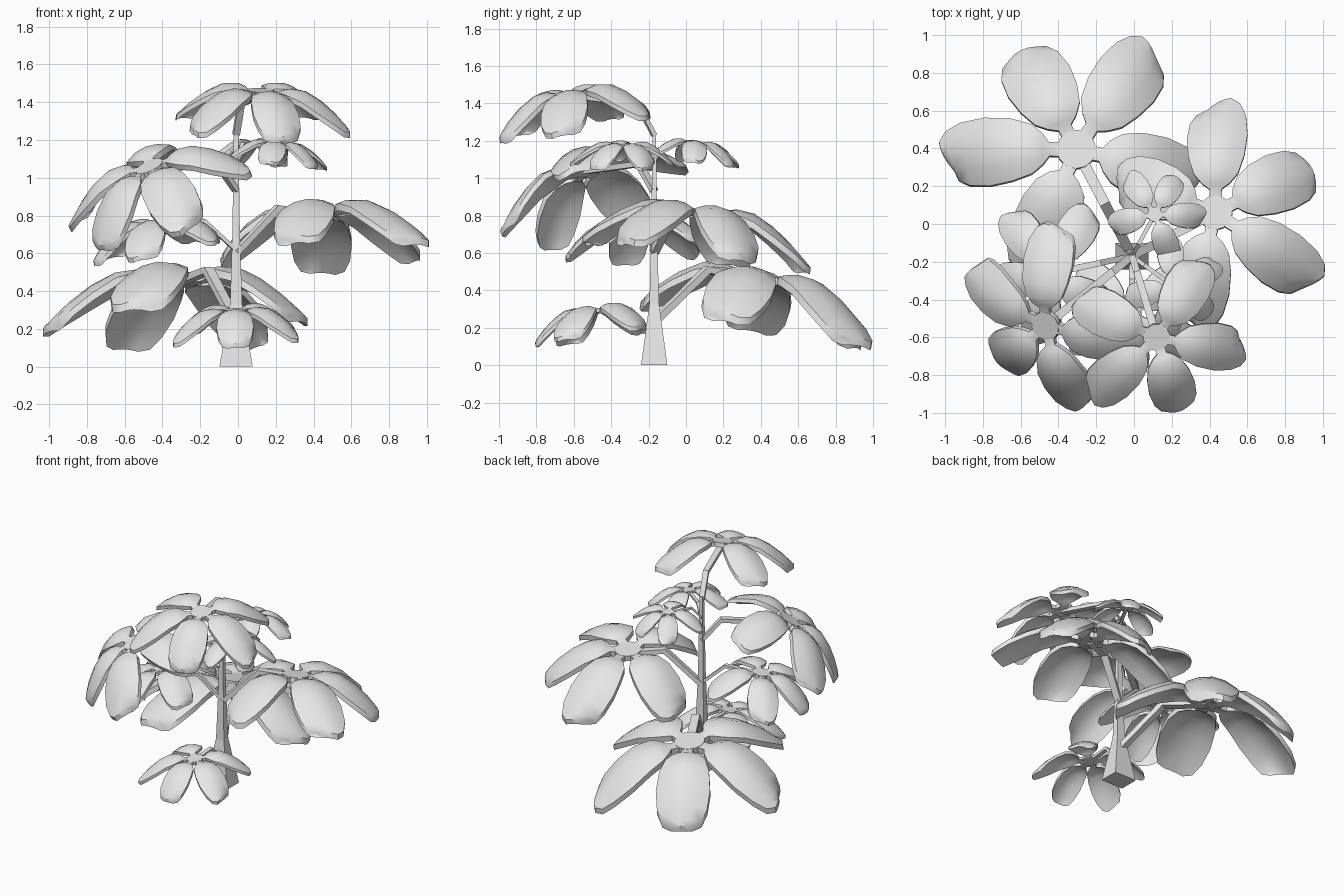
import bpy, bmesh, math
from mathutils import Vector, Matrix

cube = bpy.data.objects.get("Cube")
if cube:
    bpy.data.objects.remove(cube, do_unlink=True)

mat = bpy.data.materials.new("pale_grey")
mat.use_nodes = True
GREY = (0.8, 0.8, 0.8, 1)
mat.diffuse_color = GREY
mat.node_tree.nodes["Principled BSDF"].inputs["Base Color"].default_value = GREY


def add_object(name, mesh):
    ob = bpy.data.objects.new(name, mesh)
    bpy.context.collection.objects.link(ob)
    return ob


def finish(name, bm):
    bmesh.ops.recalc_face_normals(bm, faces=bm.faces)
    mesh = bpy.data.meshes.new(name)
    bm.to_mesh(mesh)
    bm.free()
    mesh.materials.append(mat)
    return add_object(name, mesh)


# Four-sided tapering bar along a path
def square_bar(name, points, widths, side, aspect=1.0):
    bm = bmesh.new()
    rings = []
    for i, p in enumerate(points):
        ahead = points[min(i + 1, len(points) - 1)] - points[max(i - 1, 0)]
        up = ahead.normalized().cross(side) * widths[i] * aspect
        out = side * widths[i]
        rings.append([bm.verts.new(p + out * a + up * b)
                      for a, b in ((1, 1), (-1, 1), (-1, -1), (1, -1))])
    for r, s in zip(rings, rings[1:]):
        for k in range(4):
            n = (k + 1) % 4
            bm.faces.new((r[k], r[n], s[n], s[k]))
    bm.faces.new(rings[0])
    bm.faces.new(rings[-1])
    return finish(name, bm)


# Leaf outline: distance from hub, half width, height of midrib
LEAF = [(.07, .04, 0), (.145, .037, .005), (.18, .085, .022), (.24, .135, .037),
        (.35, .17, .026), (.48, .185, -.04), (.6, .17, -.13),
        (.685, .132, -.21), (.715, .075, -.245)]
ACROSS = (-1, -.5, 0, .5, 1)
# Angle from the outward direction, length factor, skew of the tip
LEAVES = [(-130, .92, .03), (-61.5, 1, .04), (0, .92, 0), (61.5, 1, -.04), (130, .92, -.03)]


def add_leaf(bm, angle, stretch, skew):
    turn = Matrix.Rotation(math.radians(angle), 3, 'Z')
    rows = []
    for r, w, z in LEAF:
        rows.append([bm.verts.new(turn @ Vector((
            r * stretch + skew * v * (r / .7) ** 2 - .015 * v * v * (r > .65), w * v,
            z - .065 * v * v * (w / .18) ** 2))) for v in ACROSS])
    for a, b in zip(rows, rows[1:]):
        for k in range(len(ACROSS) - 1):
            bm.faces.new((a[k], b[k], b[k + 1], a[k + 1]))


# One cluster: five domed leaves round a flat hub, with a gap for the stem
def build_cluster(name):
    bm = bmesh.new()
    for leaf in LEAVES:
        add_leaf(bm, *leaf)
    under = bmesh.ops.extrude_face_region(bm, geom=bm.faces[:], use_keep_orig=True)
    bmesh.ops.translate(bm, vec=(0, 0, -.043), verts=[
        v for v in under["geom"] if isinstance(v, bmesh.types.BMVert)])
    bmesh.ops.create_cone(bm, cap_ends=True, segments=12, radius1=.105, radius2=.105,
                          depth=.044, matrix=Matrix.Translation((0, 0, -.018)))
    ob = finish(name, bm)
    bpy.ops.object.select_all(action='DESELECT')
    ob.select_set(True)
    bpy.context.view_layer.objects.active = ob
    bpy.ops.object.shade_smooth_by_angle(angle=math.radians(35))
    return ob


# Trunk
TRUNK = Vector((-.01, -.17, 0))
square_bar("trunk", [TRUNK + Vector((0, 0, z)) for z in (0, .33, .7, 1.25)],
           (.088, .032, .02, .012), Vector((1, 0, 0)), .8)

# Clusters: name, hub, scale, slope along x and y,
# then the stem's elbow (fraction outward, lift) and its drop at the trunk
CLUSTERS = [
    ("low_back", (-.305, .395, .48), .99, (.02, -.18), .5, .03, .25),
    ("middle_left", (.43, .06, .83), .87, (.03, -.14), .5, .01, .26),
    ("top_front", (.12, -.60, 1.46), .68, (-.05, .17), .2, -.1, .34),
    ("high_right", (-.47, -.54, 1.06), .75, (.46, .42), .22, .02, .17),
    ("middle_right", (-.43, -.26, .77), .57, (.19, .06), .4, 0, .27),
    ("low_front", (-.015, -.48, .30), .53, (.04, .14), .4, 0, .27),
    ("small_back", (.11, .05, 1.19), .37, (0, -.12), .3, -.03, .27),
    ("small_front", (.21, -.33, 1.18), .39, (-.1, 0), .3, -.03, .27),
]
master = None
for name, hub, size, (sx, sy), bend, lift, drop in CLUSTERS:
    hub = Vector(hub)
    flat = Vector((hub.x - TRUNK.x, hub.y - TRUNK.y, 0))
    if master is None:
        ob = master = build_cluster(name + "_leaves")
    else:
        ob = add_object(name + "_leaves", master.data)
    tilt = Vector((0, 0, 1)).rotation_difference(Vector((-sx, -sy, 1)))
    ob.matrix_world = (Matrix.Translation(hub) @ tilt.to_matrix().to_4x4()
                       @ Matrix.Rotation(math.atan2(flat.y, flat.x), 4, 'Z')
                       @ Matrix.Scale(size, 4))

    # Bent stem from trunk to hub
    start = TRUNK + Vector((0, 0, hub.z - drop * size))
    elbow = TRUNK + flat * bend + Vector((0, 0, hub.z + lift * size))
    side = flat.cross(Vector((0, 0, 1))).normalized()
    square_bar(name + "_stem", [start, elbow, hub - Vector((0, 0, .03 * size))],
               (.026 * size, .028 * size, .03 * size), side, .7)
